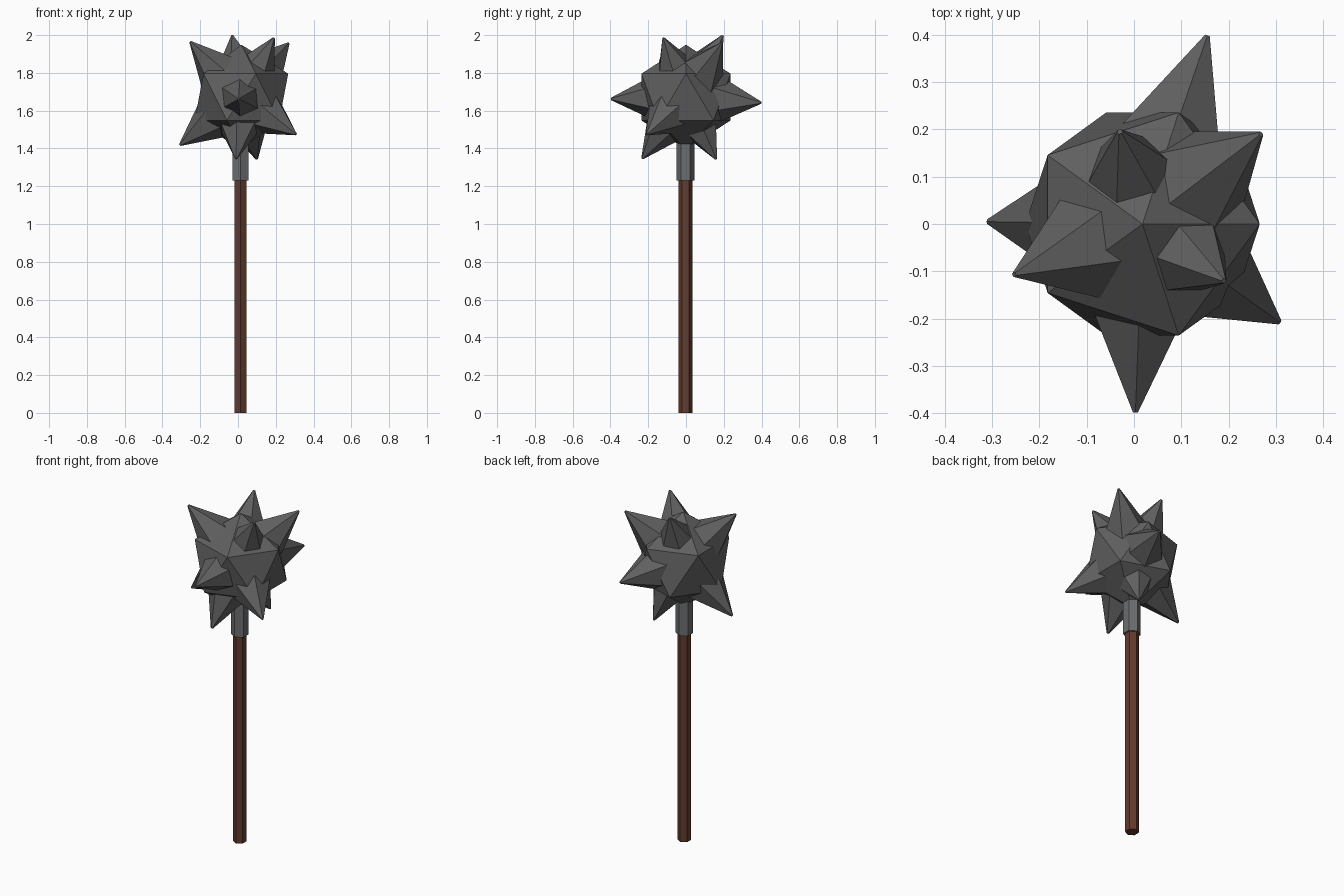
import bpy, math
from mathutils import Vector, Matrix

if "Cube" in bpy.data.objects:
    bpy.data.objects.remove(bpy.data.objects["Cube"])


def material(name, rgb):
    m = bpy.data.materials.new(name)
    m.diffuse_color = (*rgb, 1)
    m.use_nodes = True
    m.node_tree.nodes["Principled BSDF"].inputs["Base Color"].default_value = m.diffuse_color
    return m


iron = material("dark iron", (0.115, 0.115, 0.115))
steel = material("grey steel", (0.15, 0.155, 0.16))
wood = material("brown wood", (0.125, 0.045, 0.026))

CENTRE = Vector((0.018, 0, 1.672))
AXIS_X, AXIS_Y = 0.013, -0.002


def finish(name, mat):
    ob = bpy.context.object
    ob.name = name
    ob.data.materials.append(mat)
    return ob


def hex_rod(name, radius, z0, z1, mat):
    bpy.ops.mesh.primitive_cylinder_add(vertices=6, radius=radius, depth=z1 - z0,
                                        location=(AXIS_X, AXIS_Y, (z0 + z1) / 2))
    return finish(name, mat)


def spike(name, tip, roll):
    # six-sided cone whose base is sunk in the ball, pointing away from its centre
    length = 0.27
    tip = Vector(tip)
    d = (tip - CENTRE).normalized()
    bpy.ops.mesh.primitive_cone_add(vertices=6, radius1=0.141, radius2=0.006, depth=length)
    ob = finish(name, iron)
    turn = d.to_track_quat('Z', 'Y').to_matrix().to_4x4()
    ob.data.transform(Matrix.Translation(tip - d * length / 2) @ turn
                      @ Matrix.Rotation(math.radians(roll), 4, 'Z'))
    return ob


# Shaft and socket
hex_rod("handle", 0.0375, 0, 1.235, wood)
hex_rod("collar", 0.048, 1.23, 1.5, steel)

# Spiked head
bpy.ops.mesh.primitive_ico_sphere_add(subdivisions=1, radius=0.277, location=CENTRE)
finish("head_ball", iron)

tips = [
    ((-0.03, 0.195, 1.998), 30), ((0.268, 0.19, 1.957), 0),
    ((-0.253, -0.107, 1.965), 30), ((0.19, -0.12, 1.985), 30),
    ((0.155, 0.398, 1.642), 0), ((0.003, -0.398, 1.662), 0),
    ((-0.308, 0.005, 1.418), 0), ((0.307, -0.207, 1.475), 0),
    ((-0.01, -0.232, 1.346), 0), ((0.10, 0.16, 1.343), 0),
]
for i, (tip, roll) in enumerate(tips):
    spike(f"spike_{i + 1}", tip, roll)
